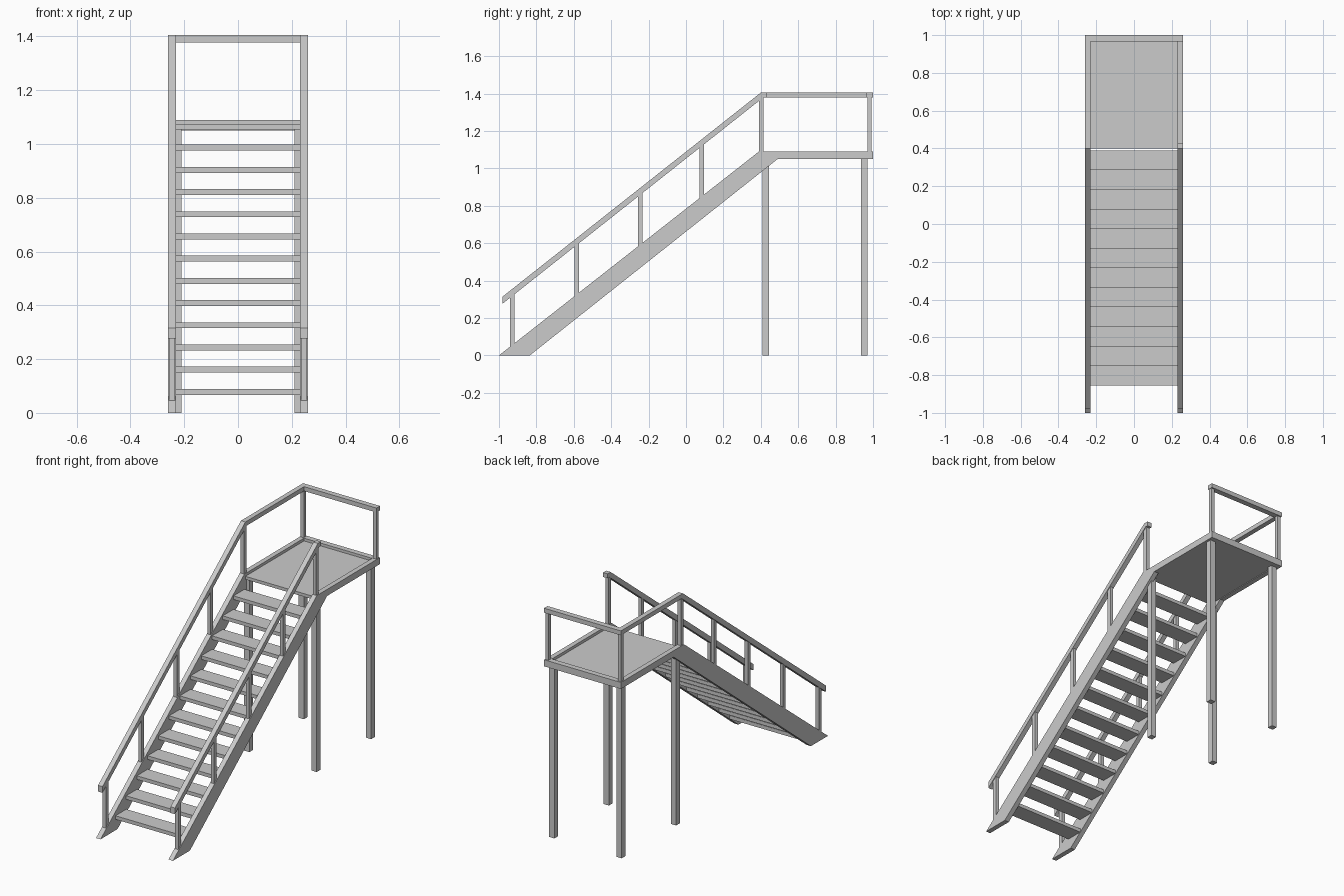
import bpy, bmesh

if "Cube" in bpy.data.objects:
    bpy.data.objects.remove(bpy.data.objects["Cube"])


def box(name, x, y, z):
    """Box from (min, max) ranges on each axis."""
    return prism(name, [(y[0], z[0]), (y[1], z[0]), (y[1], z[1]), (y[0], z[1])], *x)


def prism(name, profile, x0, x1):
    """Extrude a y-z profile from x0 to x1."""
    bm = bmesh.new()
    face = bm.faces.new([bm.verts.new((x0, y, z)) for y, z in profile])
    ext = bmesh.ops.extrude_face_region(bm, geom=[face])
    moved = [v for v in ext["geom"] if isinstance(v, bmesh.types.BMVert)]
    bmesh.ops.translate(bm, verts=moved, vec=(x1 - x0, 0, 0))
    bmesh.ops.recalc_face_normals(bm, faces=bm.faces[:])
    mesh = bpy.data.meshes.new(name)
    bm.to_mesh(mesh)
    bm.free()
    obj = bpy.data.objects.new(name, mesh)
    bpy.context.collection.objects.link(obj)
    return obj


def span(side, a, b):
    return tuple(sorted((side * a, side * b)))


SLOPE = 1.09 / 1.39
RAIL_SLOPE = 1.09 / 1.38

for side, label in ((-1, "left"), (1, "right")):
    # Stringer continuing into the landing side beam
    prism(f"{label}_stringer",
          [(-1, 0), (-0.835, 0), (0.49, 1.05), (1, 1.05), (1, 1.09), (0.39, 1.09)],
          *span(side, 0.23, 0.26))

    # Handrail: the left one carries on along the landing, the right one stops
    end = 1.0 if side < 0 else 0.43
    prism(f"{label}_handrail",
          [(-0.98, 0.277), (0.412, 1.378), (end, 1.378), (end, 1.405),
           (0.40, 1.405), (-0.98, 0.315)],
          *span(side, 0.23, 0.26))

    # Balusters on the flight
    for i, y in enumerate((-0.93, -0.585, -0.245, 0.083)):
        y0, y1 = y - 0.012, y + 0.012
        low = [(v, (v + 1) * SLOPE - 0.008) for v in (y0, y1)]
        high = [(v, 0.29 + (v + 0.98) * RAIL_SLOPE) for v in (y1, y0)]
        prism(f"{label}_baluster_{i + 1}", low + high, *span(side, 0.234, 0.256))

    # Landing posts
    box(f"{label}_landing_front_post", span(side, 0.234, 0.256), (0.39, 0.414), (1.08, 1.385))
    box(f"{label}_landing_back_post", span(side, 0.234, 0.256), (0.97, 0.992), (1.08, 1.385))

    # Support legs
    for where, y in (("front", 0.41), ("back", 0.936)):
        box(f"{label}_{where}_leg", span(side, 0.21, 0.245), (y, y + 0.035), (0, 1.056))

# Treads
for i in range(12):
    y = -0.855 + i * 0.1036
    z = 0.067 + i * 0.0826
    box(f"tread_{i + 1}", (-0.23, 0.23), (y, y + 0.105), (z, z + 0.022))

# Landing floor, back beam and back rail
box("landing_floor", (-0.23, 0.23), (0.40, 0.97), (1.054, 1.073))
box("landing_back_beam", (-0.23, 0.23), (0.966, 1.0), (1.05, 1.09))
box("landing_back_rail", (-0.26, 0.26), (0.966, 1.0), (1.378, 1.405))
